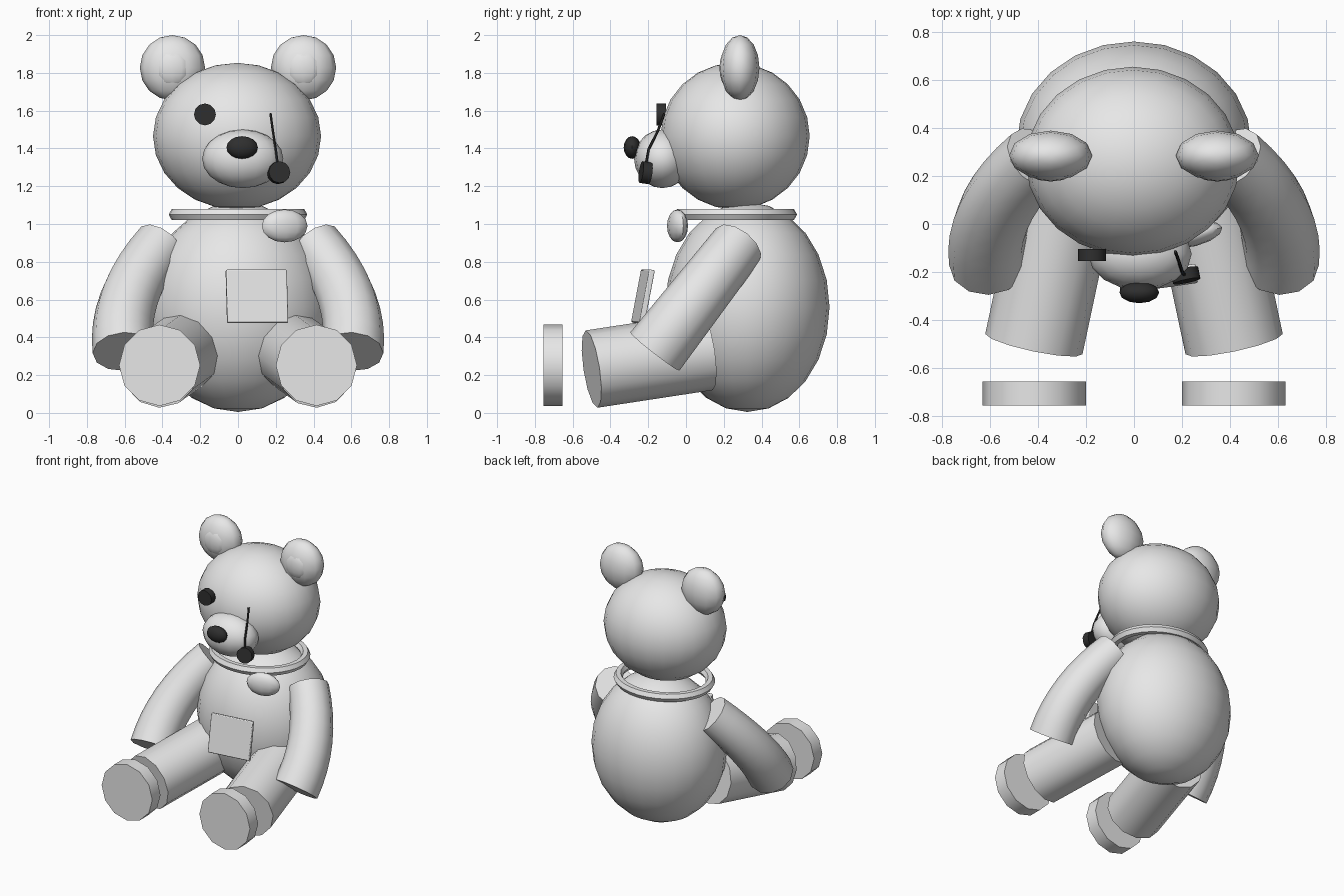
import bpy, bmesh, math
from mathutils import Vector, Matrix

cube = bpy.data.objects.get("Cube")
if cube:
    bpy.data.objects.remove(cube)


def material(name, value):
    m = bpy.data.materials.new(name)
    m.use_nodes = True
    colour = (value, value, value, 1)
    m.diffuse_color = colour
    m.node_tree.nodes["Principled BSDF"].inputs["Base Color"].default_value = colour
    return m


PLUSH = material("light_grey_plush", 0.8)
DARK = material("charcoal", 0.028)


def finish(name, bm, mat, angle=50):
    bmesh.ops.recalc_face_normals(bm, faces=bm.faces)
    mesh = bpy.data.meshes.new(name)
    bm.to_mesh(mesh)
    bm.free()
    mesh.materials.append(mat)
    ob = bpy.data.objects.new(name, mesh)
    bpy.context.collection.objects.link(ob)
    bpy.ops.object.select_all(action='DESELECT')
    ob.select_set(True)
    bpy.context.view_layer.objects.active = ob
    bpy.ops.object.shade_smooth_by_angle(angle=math.radians(angle))
    return ob


def ball(name, centre, radii, mat=PLUSH, segments=24, rings=12, yaw=0):
    bm = bmesh.new()
    place = (Matrix.Translation(centre) @ Matrix.Rotation(yaw, 4, 'Z')
             @ Matrix.Diagonal((*radii, 1)))
    bmesh.ops.create_uvsphere(bm, u_segments=segments, v_segments=rings,
                              radius=1, matrix=place)
    return finish(name, bm, mat)


def tube(name, points, radii, mat=PLUSH, sides=12):
    """Sweep a round section along a path and cap both ends."""
    bm = bmesh.new()
    pts = [Vector(p) for p in points]
    loops = []
    for i, p in enumerate(pts):
        tangent = (pts[min(i + 1, len(pts) - 1)] - pts[max(i - 1, 0)]).normalized()
        u = tangent.cross(Vector((1, 0, 0))).normalized()
        v = tangent.cross(u)
        r = radii[0] + (radii[1] - radii[0]) * i / (len(pts) - 1)
        ring = [math.tau * k / sides for k in range(sides)]
        loops.append([bm.verts.new(p + r * (u * math.cos(a) + v * math.sin(a))) for a in ring])
    for a, b in zip(loops, loops[1:]):
        for k in range(sides):
            n = (k + 1) % sides
            bm.faces.new((a[k], a[n], b[n], b[k]))
    bm.faces.new(loops[0])
    bm.faces.new(loops[-1])
    return finish(name, bm, mat)


# Body, head and face
ball("body", (0, 0.325, 0.56), (0.49, 0.435, 0.555))
ball("head", (-0.005, 0.26, 1.465), (0.445, 0.395, 0.388))
ball("muzzle", (0.025, -0.125, 1.345), (0.215, 0.15, 0.155), segments=16, rings=10)
ball("nose", (0.022, -0.285, 1.405), (0.083, 0.045, 0.06), DARK, segments=12, rings=8)
tube("right_eye", [(-0.175, -0.155, 1.58), (-0.175, -0.105, 1.58)], (0.058, 0.058), DARK)
tube("loose_eye", [(0.22, -0.238, 1.275), (0.21, -0.19, 1.268)], (0.058, 0.058), DARK)
tube("eye_thread", [(0.172, -0.115, 1.585), (0.185, -0.15, 1.49), (0.2, -0.198, 1.395),
                    (0.212, -0.215, 1.3)], (0.007, 0.007), DARK, sides=6)

# Arms, legs, foot pads and ears on both sides
for side, s in (("right", -1), ("left", 1)):
    ball(side + "_ear", (0.347 * s, 0.285, 1.827), (0.173, 0.104, 0.173), segments=12, rings=8)
    ball(side + "_inner_ear", (0.347 * s, 0.222, 1.825), (0.1, 0.045, 0.1), segments=12, rings=8)

    arm = []
    for i in range(9):
        t = i / 8
        x = 0.405 + 0.485 * t - 0.285 * t * t
        arm.append((x * s, 0.275 - 0.44 * t, 0.89 - 0.565 * t))
    tube(side + "_arm", arm, (0.145, 0.165))

    tube(side + "_leg", [(0.287 * s, 0.11, 0.325), (0.417 * s, -0.5, 0.232)], (0.207, 0.207))
    tube(side + "_foot_pad", [(0.415 * s, -0.655, 0.252), (0.415 * s, -0.755, 0.252)],
         (0.215, 0.215))

# Collar ring around the neck
bm = bmesh.new()
count, minor = 32, 6
grid = []
for i in range(count):
    a = math.tau * i / count
    row = []
    for j in range(minor):
        b = math.tau * j / minor
        off = 0.033 * math.cos(b)
        row.append(bm.verts.new(((0.334 + off) * math.cos(a),
                                 0.262 + (0.293 + off) * math.sin(a),
                                 1.05 + 0.034 * math.sin(b))))
    grid.append(row)
for i in range(count):
    a, b = grid[i], grid[(i + 1) % count]
    for j in range(minor):
        n = (j + 1) % minor
        bm.faces.new((a[j], a[n], b[n], b[j]))
finish("collar", bm, PLUSH)
ball("collar_knot", (0.247, -0.045, 0.99), (0.125, 0.048, 0.087), segments=12, rings=8, yaw=0.25)

# Loose belly patch, leaning back
bm = bmesh.new()
place = (Matrix.Translation((0.1, -0.228, 0.617)) @ Matrix.Rotation(0.14, 4, 'Z')
         @ Matrix.Rotation(-0.19, 4, 'X') @ Matrix.Diagonal((0.325, 0.03, 0.285, 1)))
bmesh.ops.create_cube(bm, size=1, matrix=place)
patch = finish("belly_patch", bm, PLUSH, 30)
bevel = patch.modifiers.new("soft_edge", 'BEVEL')
bevel.width = 0.006
bevel.segments = 2
